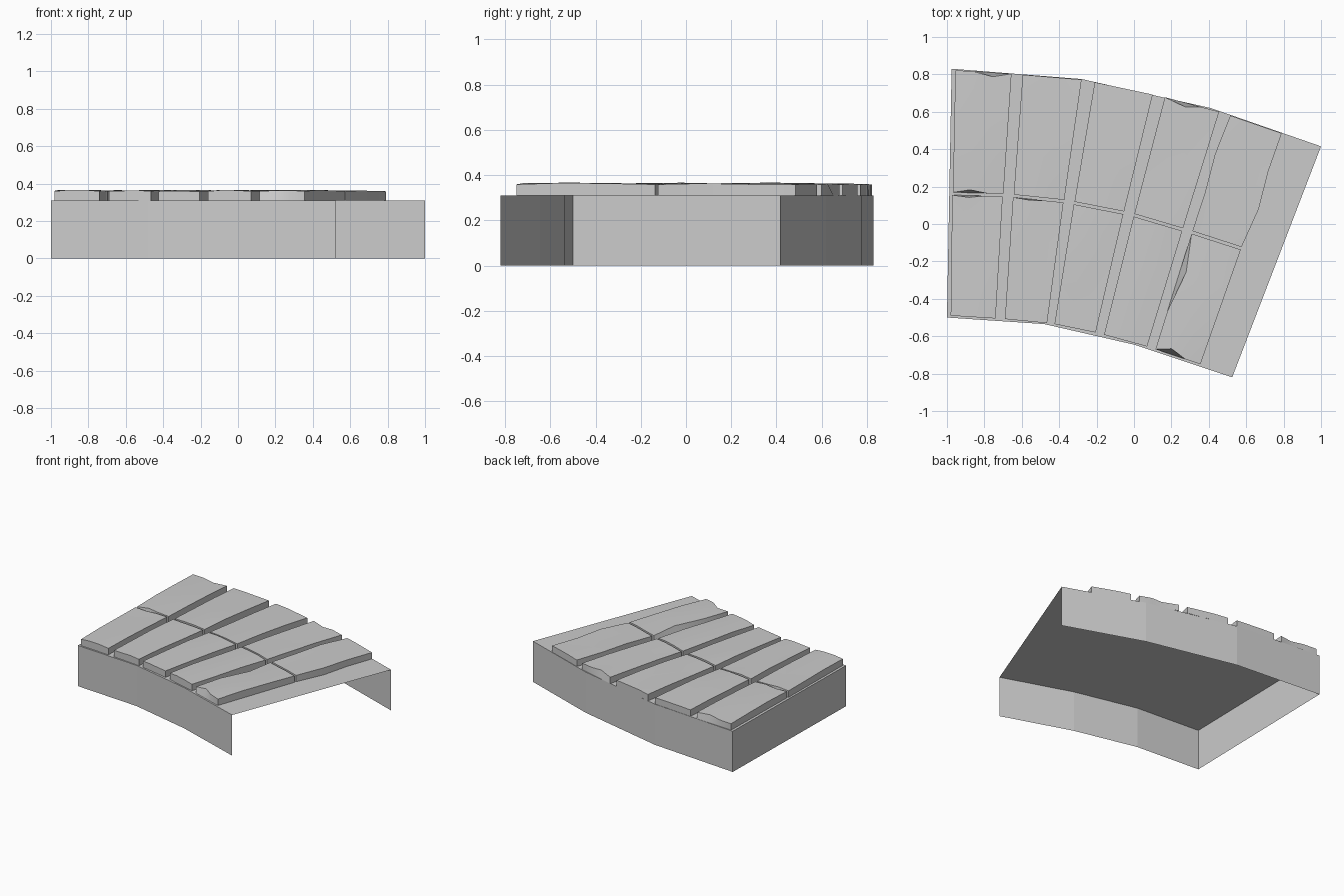
import bpy, bmesh, math
from mathutils import Vector

if "Cube" in bpy.data.objects:
    bpy.data.objects.remove(bpy.data.objects["Cube"])

BASE_TOP, SLAB_TOP = 0.31, 0.359


def finish(bm, name):
    bmesh.ops.recalc_face_normals(bm, faces=bm.faces)
    mesh = bpy.data.meshes.new(name)
    bm.to_mesh(mesh)
    bm.free()
    ob = bpy.data.objects.new(name, mesh)
    bpy.context.collection.objects.link(ob)
    return ob


# Curved foundation: top with front, back and left walls; right and bottom are open
outline = [(1, 0.415), (0.41, 0.62), (-0.28, 0.775), (-0.975, 0.83),
           (-1, -0.5), (-0.48, -0.535), (0, -0.645), (0.525, -0.82)]
bm = bmesh.new()
top = [bm.verts.new((x, y, BASE_TOP)) for x, y in outline]
low = [bm.verts.new((x, y, 0)) for x, y in outline]
bm.faces.new(top)
for i in range(len(outline) - 1):
    bm.faces.new((top[i], top[i + 1], low[i + 1], low[i]))
finish(bm, "foundation")

# Left and right edge of each slab column at the front, middle and back
columns = [
    (((-0.98, -0.49), (-0.74, -0.505)), ((-0.97, 0.162), (-0.70, 0.155)), ((-0.955, 0.822), (-0.655, 0.803))),
    (((-0.69, -0.508), (-0.465, -0.53)), ((-0.645, 0.15), (-0.375, 0.122)), ((-0.595, 0.798), (-0.28, 0.772))),
    (((-0.425, -0.535), (-0.205, -0.58)), ((-0.32, 0.112), (-0.055, 0.06)), ((-0.21, 0.758), (0.10, 0.692))),
    (((-0.16, -0.592), (0.07, -0.655)), ((0, 0.047), (0.26, -0.03)), ((0.165, 0.678), (0.455, 0.60))),
    (((0.115, -0.67), (0.355, -0.75)), ((0.31, -0.045), (0.573, -0.13)), ((0.515, 0.58), (0.79, 0.485))),
]
# Worn edges (column, row, i, j): bends move the whole side, chips only the top edge
bends = {(4, 1, 3, 1): 0.02, (4, 1, 0, 2): -0.014}
chips = {(0, 1, 2, 3): (0, -0.022), (0, 1, 1, 0): (0, 0.016), (0, 0, 1, 3): (0, -0.01),
         (3, 1, 1, 3): (0.015, -0.027), (4, 0, 1, 0): (0.005, 0.03),
         (4, 0, 0, 2): (0.035, 0), (1, 0, 1, 3): (0, -0.006)}
N = 3


def slab(c, r):
    gap = Vector((0.002, 0.007))
    (a, b), (d, e) = [[Vector(p) for p in columns[c][k]] for k in (r, r + 1)]
    if r == 0:
        d, e = d - gap, e - gap
    else:
        a, b = a + gap, b + gap
    bm = bmesh.new()
    tops, lows = {}, {}
    for i in range(N + 1):
        for j in range(N + 1):
            p = a.lerp(b, i / N).lerp(d.lerp(e, i / N), j / N)
            p.x += bends.get((c, r, i, j), 0)
            chip = chips.get((c, r, i, j), (0, 0))
            corner = i in (0, N) and j in (0, N)
            z = SLAB_TOP
            if not corner:
                z += 0.004 + 0.004 * math.sin(9 * p.x + 2 * c) * math.cos(6 * p.y + r)
            tops[i, j] = bm.verts.new((p.x + chip[0], p.y + chip[1], z))
            if i in (0, N) or j in (0, N):
                lows[i, j] = bm.verts.new((p.x, p.y, BASE_TOP))
    for i in range(N):
        for j in range(N):
            bm.faces.new((tops[i, j], tops[i + 1, j], tops[i + 1, j + 1], tops[i, j + 1]))
    ring = ([(i, 0) for i in range(N)] + [(N, j) for j in range(N)]
            + [(i, N) for i in range(N, 0, -1)] + [(0, j) for j in range(N, 0, -1)])
    for k, p in enumerate(ring):
        q = ring[(k + 1) % len(ring)]
        bm.faces.new((tops[p], lows[p], lows[q], tops[q]))
    ob = finish(bm, f"{('front', 'back')[r]}_stone_slab_{c + 1}")
    # Smooth worn top, crisp edges
    bpy.context.view_layer.objects.active = ob
    ob.select_set(True)
    bpy.ops.object.shade_smooth_by_angle(angle=math.radians(30))
    ob.select_set(False)


# Two rows of five paving slabs
for c in range(5):
    for r in range(2):
        slab(c, r)
